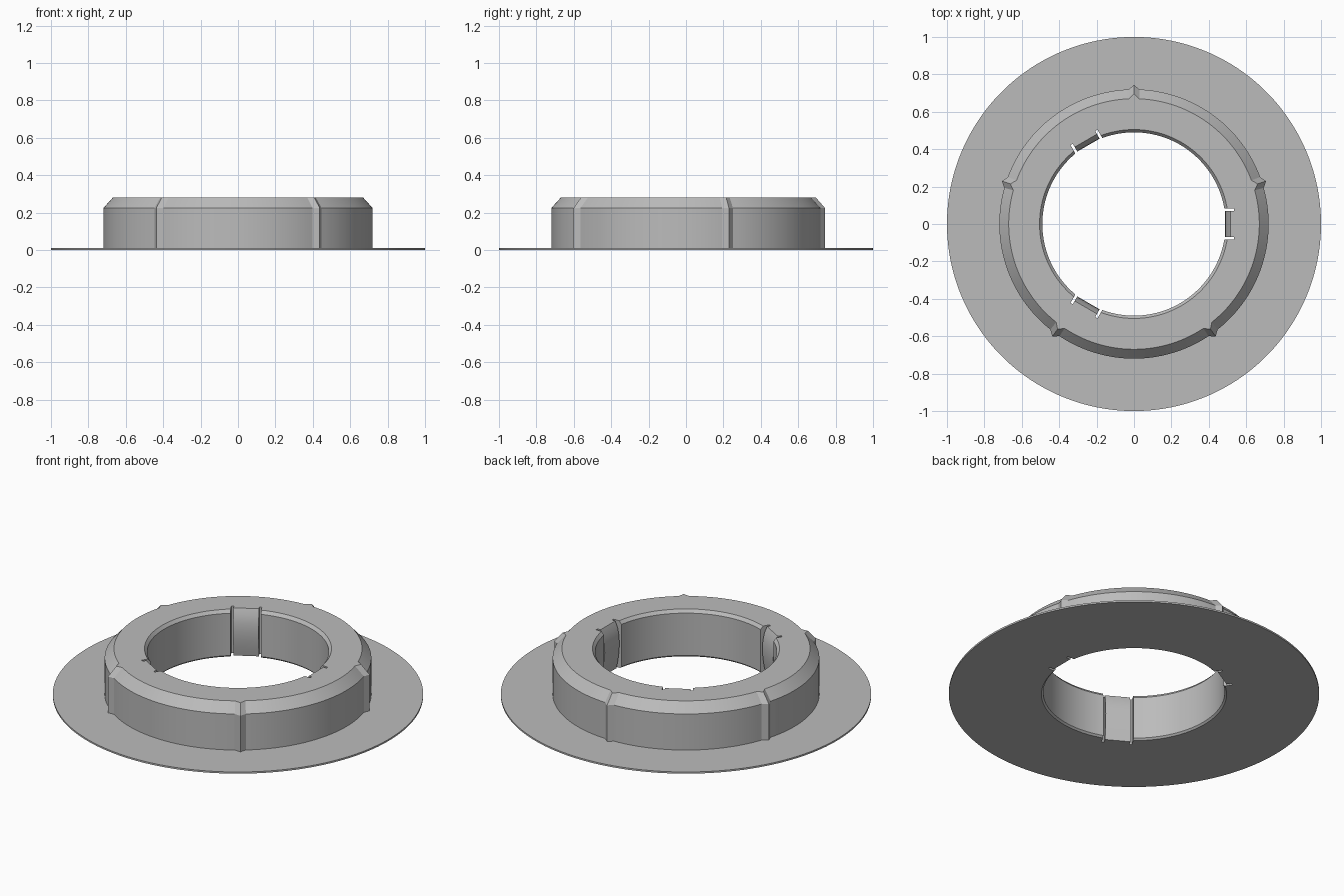
import bpy
import bmesh
import math
from mathutils import Matrix

if "Cube" in bpy.data.objects:
    bpy.data.objects.remove(bpy.data.objects["Cube"])

grey = bpy.data.materials.new("plain grey")
grey.diffuse_color = (0.5, 0.5, 0.5, 1)
grey.use_nodes = True
grey.node_tree.nodes["Principled BSDF"].inputs["Base Color"].default_value = grey.diffuse_color

SEGMENTS = 150
# closed ring section: radius, height, outward push where a rib sits
SECTION = [(0.50, 0.0, 0), (1.0, 0.0, 0), (1.0, 0.01, 0), (0.72, 0.01, 0.023),
           (0.72, 0.225, 0.023), (0.67, 0.28, 0.025), (0.505, 0.28, 0),
           (0.49, 0.262, 0), (0.49, 0.01, 0)]
# clip section: radius, height, bulging gently into the bore
CLIP = [(0.55, 0.0), (0.507, 0.0), (0.497, 0.05), (0.49, 0.10), (0.487, 0.15),
        (0.49, 0.20), (0.499, 0.245), (0.515, 0.28), (0.55, 0.28)]


def finish(name, bm):
    bmesh.ops.recalc_face_normals(bm, faces=bm.faces)
    mesh = bpy.data.meshes.new(name)
    bm.to_mesh(mesh)
    bm.free()
    mesh.materials.append(grey)
    obj = bpy.data.objects.new(name, mesh)
    bpy.context.collection.objects.link(obj)
    return obj


def select(obj):
    bpy.ops.object.select_all(action='DESELECT')
    obj.select_set(True)
    bpy.context.view_layer.objects.active = obj


def prism(name, outline, half_width, angle):
    """Extrude a radius/height outline sideways and turn it about z."""
    bm = bmesh.new()
    sides = [[bm.verts.new((r, s * half_width, z)) for r, z in outline] for s in (-1, 1)]
    for side in sides:
        bm.faces.new(side)
    n = len(outline)
    for i in range(n):
        j = (i + 1) % n
        bm.faces.new((sides[0][i], sides[0][j], sides[1][j], sides[1][i]))
    bm.transform(Matrix.Rotation(angle, 4, 'Z'))
    return finish(name, bm)


# flanged ring with five pointed ribs
bm = bmesh.new()
loops = []
for i in range(SEGMENTS):
    a = math.radians(18) + math.tau * i / SEGMENTS
    rib = i % (SEGMENTS // 5) == 0
    loops.append([bm.verts.new(((r + push * rib) * math.cos(a),
                                (r + push * rib) * math.sin(a), z))
                  for r, z, push in SECTION])
for i in range(SEGMENTS):
    p, q = loops[i], loops[(i + 1) % SEGMENTS]
    for k in range(len(SECTION)):
        m = (k + 1) % len(SECTION)
        bm.faces.new((p[k], q[k], q[m], p[m]))
ring = finish("flanged_ring", bm)

# three spring clips, each in a notch that leaves a slot on both sides
for n in range(3):
    angle = math.tau * n / 3
    cutter = prism("notch_cutter", [(0.44, -0.1), (0.535, -0.1), (0.535, 0.4), (0.44, 0.4)],
                   0.083, angle)
    cutter.hide_render = True
    select(ring)
    mod = ring.modifiers.new("notch", 'BOOLEAN')
    mod.operation = 'DIFFERENCE'
    mod.solver = 'EXACT'
    mod.object = cutter
    bpy.ops.object.modifier_apply(modifier=mod.name)
    bpy.data.objects.remove(cutter)
    # the clip back just meets the notch wall
    outline = [(min(r, 0.535), z) for r, z in CLIP]
    clip = prism(f"spring_clip_{n + 1}", outline, 0.069, angle)
    select(clip)
    bpy.ops.object.shade_smooth_by_angle(angle=math.radians(20))

select(ring)
bpy.ops.object.shade_smooth_by_angle(angle=math.radians(20))
